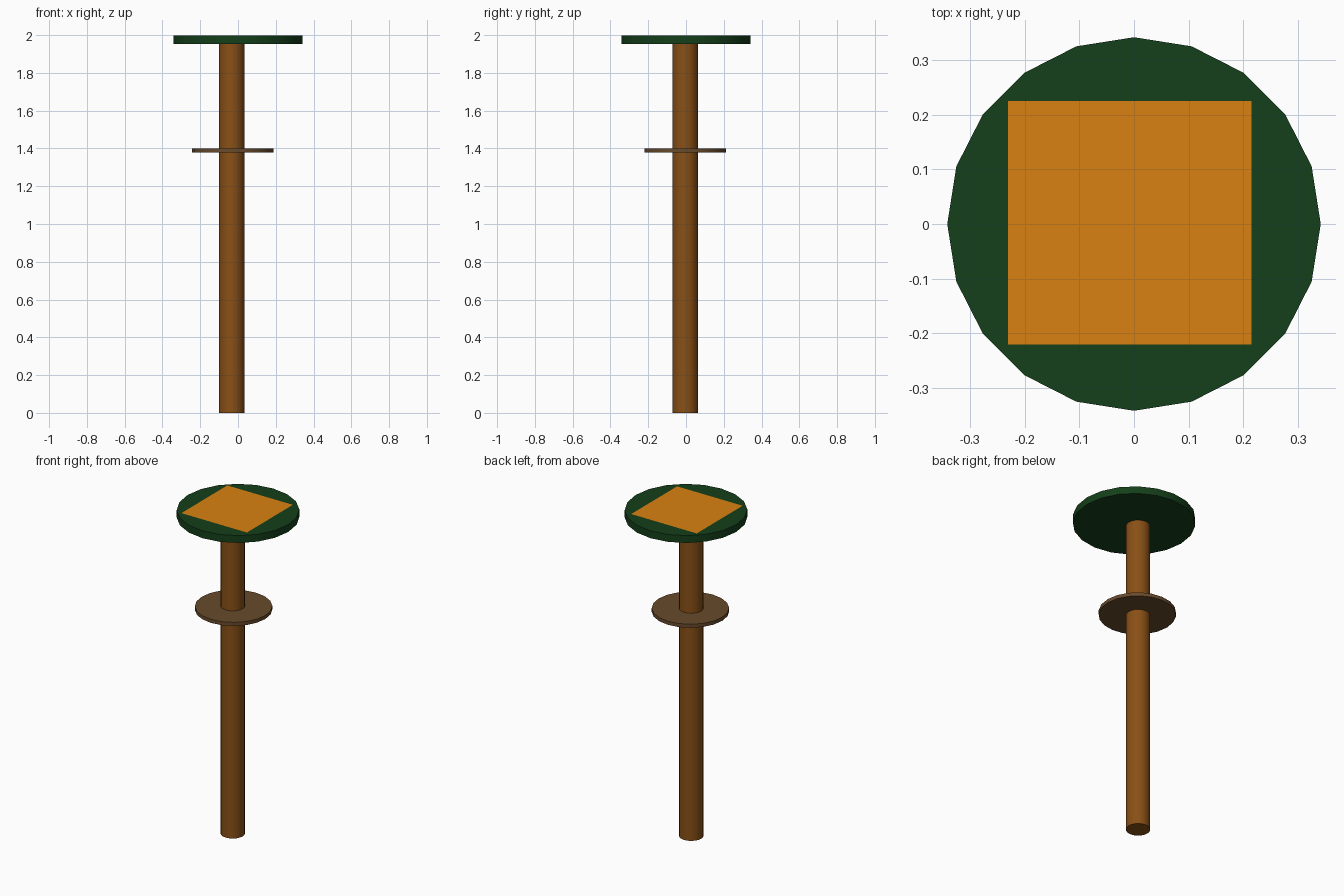
import bpy
import math

if "Cube" in bpy.data.objects:
    bpy.data.objects.remove(bpy.data.objects["Cube"])


def material(name, rgb):
    m = bpy.data.materials.new(name)
    m.diffuse_color = (*rgb, 1)
    m.use_nodes = True
    m.node_tree.nodes["Principled BSDF"].inputs["Base Color"].default_value = m.diffuse_color
    return m


def disc(name, x, y, radius, z0, z1, mat):
    bpy.ops.mesh.primitive_cylinder_add(vertices=20, radius=radius, depth=z1 - z0,
                                        location=(x, y, (z0 + z1) / 2))
    ob = bpy.context.object
    ob.name = name
    ob.data.materials.append(mat)
    bpy.ops.object.shade_smooth_by_angle(angle=math.radians(30))
    return ob


wood = material("wood", (0.25, 0.08, 0.008))
brown = material("brown", (0.14, 0.07, 0.025))
green = material("green", (0.007, 0.05, 0.01))
orange = material("orange", (0.7, 0.22, 0.006))

# Pole, collar and round top
disc("pole", -0.033, -0.004, 0.068, 0, 1.96, wood)
disc("collar", -0.027, -0.004, 0.216, 1.378, 1.4, brown)
disc("round_top", 0, 0, 0.342, 1.953, 1.998, green)

# Square panel lying on the top
bpy.ops.mesh.primitive_plane_add(size=0.446, location=(-0.0075, 0.002, 2.0))
panel = bpy.context.object
panel.name = "square_panel"
panel.data.materials.append(orange)
